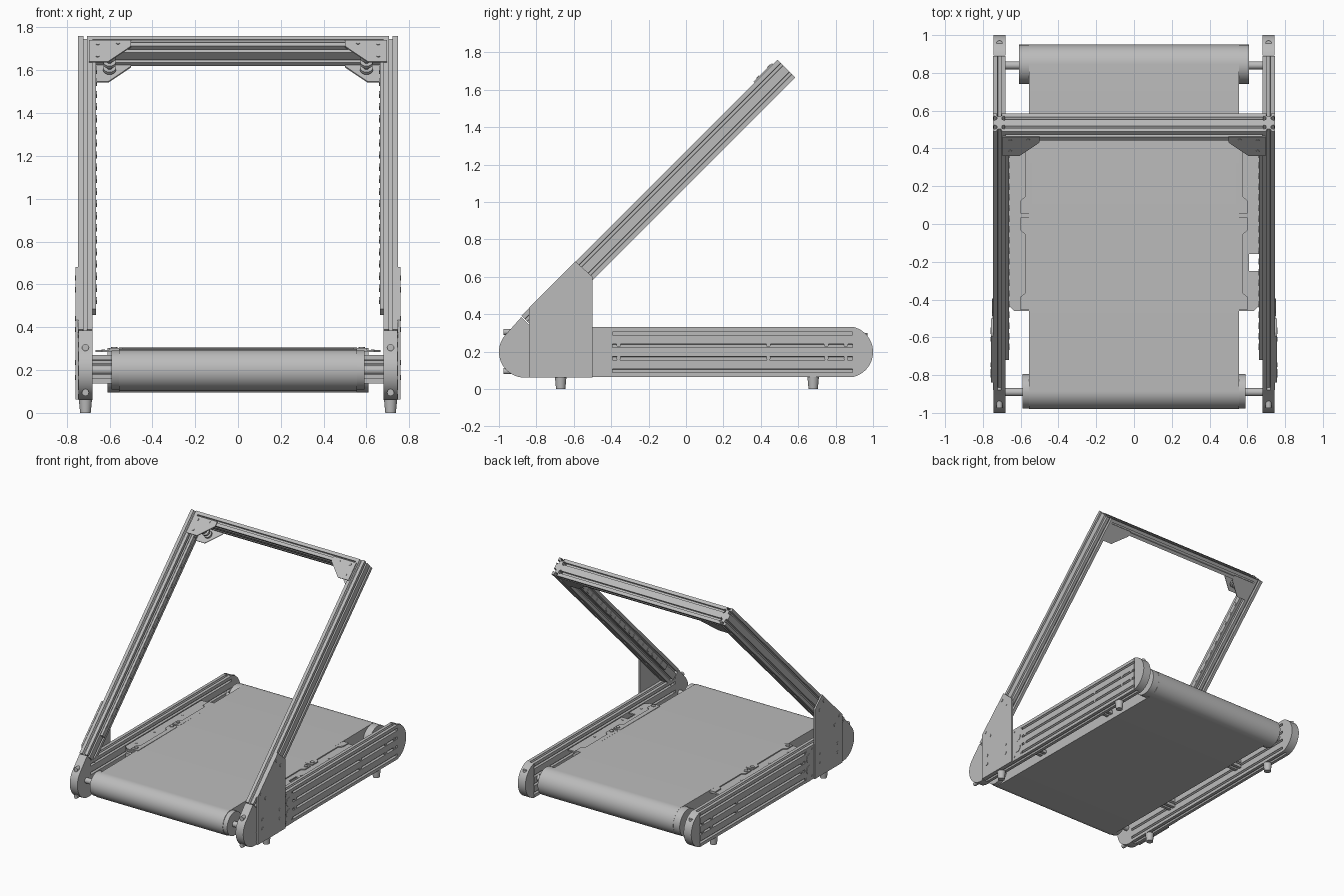
import bpy
from math import cos, sin, radians
from mathutils import Vector

cube = bpy.data.objects.get("Cube")
if cube:
    bpy.data.objects.remove(cube, do_unlink=True)

grey = bpy.data.materials.new("brushed grey")
grey.use_nodes = True
grey.diffuse_color = (0.5, 0.5, 0.5, 1)
grey.node_tree.nodes["Principled BSDF"].inputs["Base Color"].default_value = (0.5, 0.5, 0.5, 1)

import bmesh
X, Y, Z = Vector((1, 0, 0)), Vector((0, 1, 0)), Vector((0, 0, 1))
U = (Y + Z).normalized()      # along the leaning arms
N = (Z - Y).normalized()      # out of the arms' front face
W = 0.0665                    # width of one extrusion cell
IN, OUT = 0.68, 0.745         # inner and outer side of the frame
MID = (IN + OUT) / 2
ARM_TOP = Vector((0, 0.49, 1.76))
made = []


def prism(name, pts, origin, a, b, c, depth, taper=1.0, side=0):
    """Extrude a 2D outline (a, b axes) along c; side -1 reflects it in x."""
    bm = bmesh.new()
    rings = []
    for t, k in ((0, 1), (depth, taper)):
        ring = []
        for p, q in pts:
            v = Vector(origin) + a * p * k + b * q * k + c * t
            if side < 0:
                v.x = -v.x
            ring.append(bm.verts.new(v))
        rings.append(ring)
        bm.faces.new(ring)
    n = len(pts)
    for i in range(n):
        j = (i + 1) % n
        bm.faces.new((rings[0][i], rings[0][j], rings[1][j], rings[1][i]))
    bmesh.ops.recalc_face_normals(bm, faces=bm.faces)
    mesh = bpy.data.meshes.new(name)
    bm.to_mesh(mesh)
    bm.free()
    mesh.materials.append(grey)
    ob = bpy.data.objects.new(name, mesh)
    bpy.context.scene.collection.objects.link(ob)
    made.append(ob)


def pair(name, *args, **kw):
    prism("left_" + name, *args, side=1, **kw)
    prism("right_" + name, *args, side=-1, **kw)


def arc(cy, cz, r, start, end, n=24):
    angles = [radians(start + (end - start) * i / n) for i in range(n + 1)]
    return [(cy + r * cos(t), cz + r * sin(t)) for t in angles]


def disc(r, n=24):
    return arc(0, 0, r, 0, 360 - 360 / n, n - 1)


def rect(x0, y0, x1, y1):
    return [(x0, y0), (x1, y0), (x1, y1), (x0, y1)]


def slotted(nx, ny):
    """Outline of a T-slot extrusion, nx by ny cells."""
    half = [(-0.009, 0), (-0.009, 0.006), (-0.017, 0.006), (-0.008, 0.02)]
    slot = half + [(-s, d) for s, d in reversed(half)]
    w, h = nx * W, ny * W
    pts = []
    for (x, y), (dx, dy), n in (((0, 0), (1, 0), nx), ((w, 0), (0, 1), ny),
                                ((w, h), (-1, 0), nx), ((0, h), (0, -1), ny)):
        pts.append((x, y))
        for i in range(n):
            for s, d in slot:
                t = (i + 0.5) * W + s
                pts.append((x + dx * t - dy * d, y + dy * t + dx * d))
    return pts


def arm_point(x, u, v):
    return ARM_TOP + X * x + U * u + N * v


# Side rails with rounded ends
pair("side_rail", slotted(1, 4), (IN, -0.85, 0.064), X, Z, Y, 1.74)
pair("rear_end_cap", arc(0.8625, 0.198, 0.1375, -78, 78), (IN, 0, 0), Y, Z, X, OUT - IN)
front_cap = arc(-0.8625, 0.198, 0.1375, 135, 270) + [(-0.84, 0.0605), (-0.84, 0.345), (-0.88, 0.385)]
pair("front_end_cap", front_cap, (IN, 0, 0), Y, Z, X, OUT - IN)
for z in (0.095, 0.305):
    pair("front_cap_bolt", disc(0.016), (MID, -0.975, z), X, Z, Y, 0.06)
pair("rear_cap_bolt", disc(0.016), (MID, 0.955, 0.2), X, Y, Z, 0.1)

# Cover by the front of each rail with two round sockets
pair("socket_cover", rect(-0.5, 0.064, -0.392, 0.33), (OUT - 0.002, 0, 0), Y, Z, X, 0.005)
for z in (0.155, 0.245):
    pair("socket", disc(0.034), (OUT, -0.443, z), Y, Z, X, 0.006)
    for y in (-0.36, 0.44, 0.75, 0.855):
        pair("rail_bolt", disc(0.012, 12), (OUT - 0.02, y, 0.165 if z < 0.2 else 0.235), Y, Z, X, 0.022)
for y in (-0.48, -0.405):
    for z in (0.095, 0.305):
        pair("cover_screw", disc(0.008, 12), (OUT, y, z), Y, Z, X, 0.006)

# Feet
for y in (-0.67, 0.68):
    pair("foot", disc(0.031), (MID, y, 0.066), X, Y, -Z, 0.066, taper=0.8)

# Leaning arms, top bar and arm plates
pair("arm", slotted(1, 2), arm_point(IN, 0, -2 * W), X, N, -U, 1.937)
prism("top_bar", slotted(1, 2), arm_point(-IN, -W, -2 * W), U, N, X, 2 * IN)
plate = [(-0.84, 0.062), (-0.5, 0.062), (-0.5, 0.6), (-0.592, 0.682), (-0.84, 0.434)]
pair("arm_plate", plate, (OUT, 0, 0), Y, Z, X, 0.013)
for y, z in ((-0.61, 0.63), (-0.56, 0.575), (-0.8, 0.44), (-0.745, 0.39),
             (-0.78, 0.235), (-0.78, 0.165), (-0.57, 0.235), (-0.57, 0.165)):
    pair("plate_bolt", disc(0.012, 12), (OUT, y, z), Y, Z, X, 0.016)

# Inner strip along each arm, with a row of small studs
pair("arm_strip", rect(-0.02, 0, 0.02, 0.02), arm_point(IN - 0.018, -W, -W), N, X, -U, 1.69)
for i in range(20):
    pair("strip_stud", rect(-0.012, -0.012, 0.012, 0.012),
         arm_point(IN - 0.018, -0.16 - i * 0.08, -W), N, U, -X, 0.003)

# Corner gussets between arms and top bar, with a roller knob in each
gusset = [(0.695, -0.035), (0.5, -0.035), (0.5, -0.075), (0.605, -0.175), (0.695, -0.175)]
inner_gusset = [(min(x, IN), u) for x, u in gusset]
pair("front_gusset", gusset, arm_point(0, 0, 0), X, U, N, 0.008)
pair("back_gusset", inner_gusset, arm_point(0, 0, -2 * W), X, U, N, 0.008)
pair("knob_pin", disc(0.013), arm_point(0.6, -0.11, -2 * W), X, U, N, 2 * W + 0.004)
for v in (-0.115, -0.075, -0.035):
    pair("knob_disc", disc(0.03), arm_point(0.6, -0.11, v), X, U, N, 0.016)
for x, u in ((0.655, -0.06), (0.56, -0.055), (0.655, -0.14)):
    pair("gusset_bolt", disc(0.009, 12), arm_point(x, u, 0), X, U, N, 0.012)

# Belt, rollers and axles
belt = arc(0.845, 0.2, 0.105, -90, 90, 32) + arc(-0.885, 0.2, 0.095, 90, 270, 32)
prism("belt", belt, (-0.555, 0, 0), Y, Z, X, 1.11)
prism("front_roller", disc(0.091, 48), (-0.59, -0.885, 0.2), Y, Z, X, 1.18)
prism("rear_roller", disc(0.104, 48), (-0.61, 0.845, 0.2), Y, Z, X, 1.22)
for name, y in (("front_axle", -0.89), ("rear_axle", 0.84)):
    prism(name, disc(0.021), (-0.7, y, 0.2), Y, Z, X, 1.4)

# Cross beams under the deck
for name, y in (("front_beam", -0.41), ("rear_beam", 0.35)):
    prism(name, slotted(1, 2), (-IN, y, 0.138), Y, Z, X, 2 * IN)

# Deck edge plates, the left one with an opening
edge = [(0.5, -0.46), (0.635, -0.46), (0.665, -0.43), (0.665, 0.5), (0.5, 0.5)]
opening = [(0.665, -0.25), (0.61, -0.25), (0.61, -0.16), (0.665, -0.16)]
prism("right_deck_edge", edge, (0, 0, 0.284), X, Y, Z, 0.01, side=-1)
prism("left_deck_edge", edge[:3] + opening + edge[3:], (0, 0, 0.284), X, Y, Z, 0.01)


def cover(y0, y1):
    e = 0.07
    return [(0.54, y0), (0.6, y0), (0.6, y0 + e), (0.575, y0 + e + 0.02),
            (0.575, y1 - e - 0.02), (0.6, y1 - e), (0.6, y1), (0.54, y1)]


for y0, y1 in ((-0.455, 0.035), (0.055, 0.5)):
    pair("belt_guide", cover(y0, y1), (0, 0, 0.293), X, Y, Z, 0.009)
for y in (-0.425, 0.01, 0.088):
    pair("guide_bolt", disc(0.015, 16), (0.577, y, 0.295), X, Y, Z, 0.013)
for y in (-0.35, -0.125, 0.22):
    pair("deck_screw", disc(0.008, 12), (0.63, y, 0.29), X, Y, Z, 0.007)

# Smooth the round parts, keep edges sharp
for ob in made:
    ob.select_set(True)
bpy.context.view_layer.objects.active = made[0]
bpy.ops.object.shade_smooth_by_angle(angle=radians(30))
